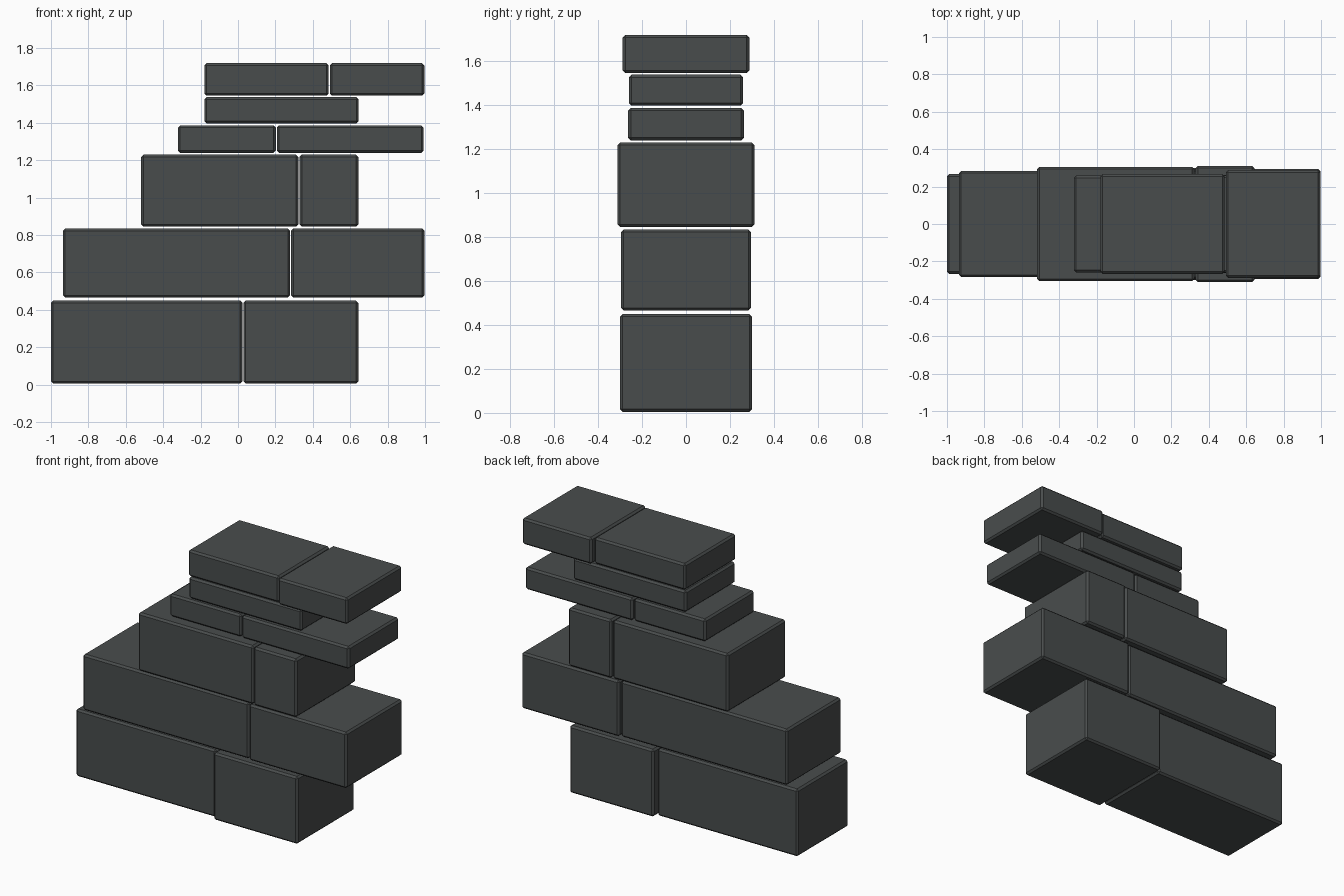
import bpy
import bmesh

if "Cube" in bpy.data.objects:
    bpy.data.objects.remove(bpy.data.objects["Cube"])

# Single dark stone colour
stone = bpy.data.materials.new("dark stone grey")
stone.diffuse_color = (0.066, 0.073, 0.073, 1.0)
stone.use_nodes = True
stone.node_tree.nodes["Principled BSDF"].inputs["Base Color"].default_value = stone.diffuse_color

BEVEL = 0.012


def block(name, x0, x1, z0, z1, half_depth):
    """Bevelled brick, centred on y = 0."""
    bm = bmesh.new()
    bmesh.ops.create_cube(bm, size=1.0)
    for v in bm.verts:
        v.co.x = x0 if v.co.x < 0 else x1
        v.co.y = -half_depth if v.co.y < 0 else half_depth
        v.co.z = z0 if v.co.z < 0 else z1
    bmesh.ops.bevel(bm, geom=bm.edges[:], offset=BEVEL, segments=1,
                    profile=0.5, affect='EDGES')
    bmesh.ops.recalc_face_normals(bm, faces=bm.faces[:])
    mesh = bpy.data.meshes.new(name)
    bm.to_mesh(mesh)
    bm.free()
    mesh.materials.append(stone)
    obj = bpy.data.objects.new(name, mesh)
    bpy.context.collection.objects.link(obj)


# Courses from the ground up: (z bottom, z top, [(x left, x right, half depth)])
courses = [
    (0.005, 0.449, [(-1.0, 0.024, 0.266), (0.029, 0.643, 0.300)]),
    (0.465, 0.834, [(-0.936, 0.278, 0.284), (0.284, 0.997, 0.295)]),
    (0.845, 1.229, [(-0.518, 0.323, 0.305), (0.329, 0.643, 0.311)]),
    (1.239, 1.386, [(-0.321, 0.202, 0.258), (0.208, 0.992, 0.263)]),
    (1.396, 1.537, [(-0.180, 0.645, 0.260)]),
    (1.545, 1.718, [(-0.180, 0.485, 0.267), (0.491, 0.997, 0.288)]),
]

# Stacked wall blocks
for row, (z0, z1, bricks) in enumerate(courses, 1):
    for col, (x0, x1, half_depth) in enumerate(bricks):
        side = ("left", "right")[col]
        block(f"course_{row}_{side}_block", x0, x1, z0, z1, half_depth)
